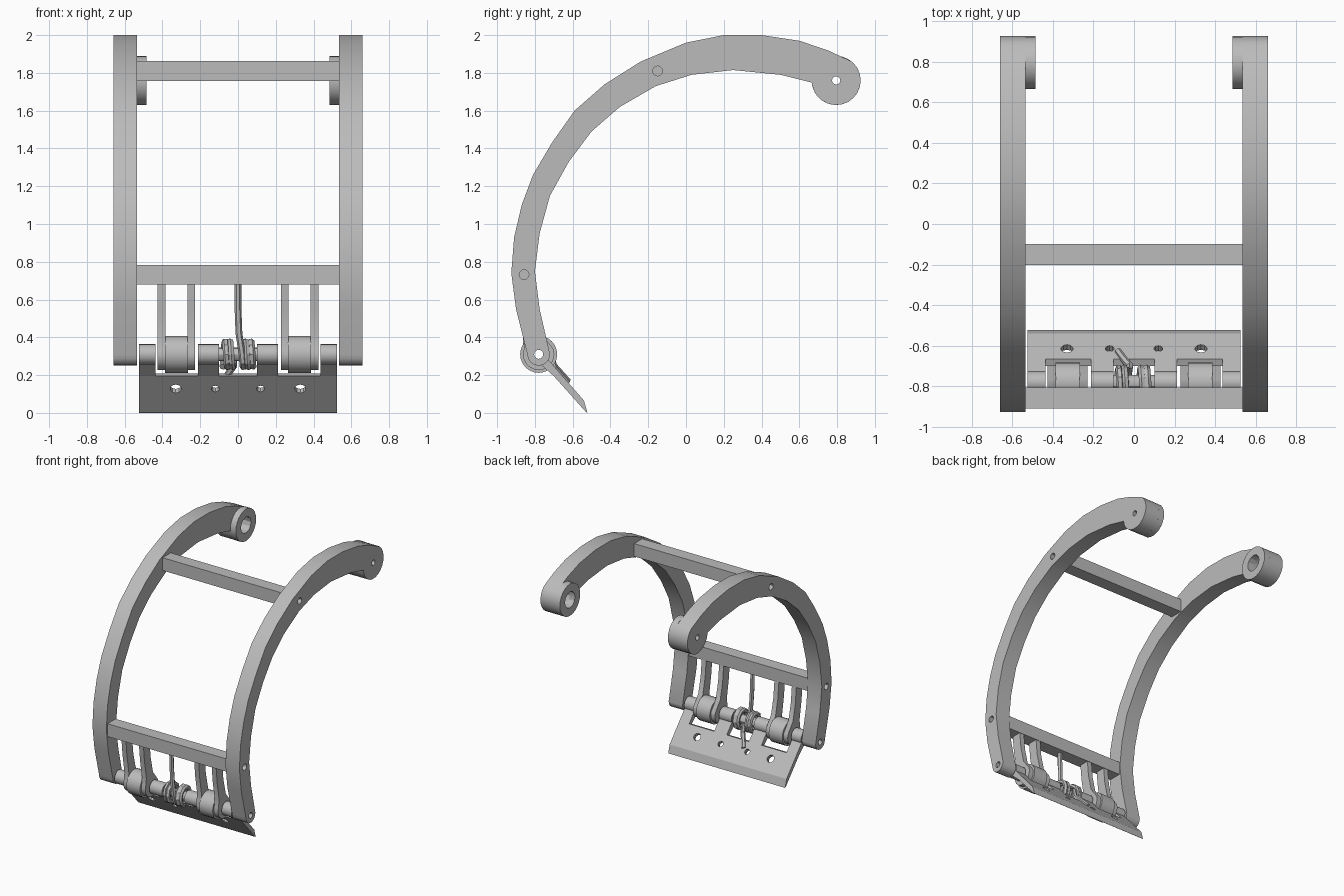
import bpy, bmesh, math
from math import sin, cos, radians

if "Cube" in bpy.data.objects:
    bpy.data.objects.remove(bpy.data.objects["Cube"], do_unlink=True)

grey = bpy.data.materials.new("plain grey")
grey.use_nodes = True
grey.diffuse_color = (0.5, 0.5, 0.5, 1)
grey.node_tree.nodes["Principled BSDF"].inputs["Base Color"].default_value = (0.5, 0.5, 0.5, 1)

HINGE = (-0.78, 0.31)
EYE = (0.795, 1.76)


def arc(centre, r, a0=0, a1=360, n=20):
    """Points on an arc in the side plane; a full circle omits its last point."""
    steps = n if a1 - a0 == 360 else n + 1
    angles = [radians(a0 + (a1 - a0) * i / n) for i in range(steps)]
    return [(centre[0] + r * cos(a), centre[1] + r * sin(a)) for a in angles]


def prism(name, outline, x0, x1):
    """Extrude a (y, z) outline along x."""
    x0, x1 = min(x0, x1), max(x0, x1)
    bm = bmesh.new()
    face = bm.faces.new([bm.verts.new((x0, y, z)) for y, z in outline])
    new = bmesh.ops.extrude_face_region(bm, geom=[face])["geom"]
    bmesh.ops.translate(bm, vec=(x1 - x0, 0, 0),
                        verts=[v for v in new if isinstance(v, bmesh.types.BMVert)])
    bmesh.ops.recalc_face_normals(bm, faces=bm.faces)
    mesh = bpy.data.meshes.new(name)
    bm.to_mesh(mesh)
    bm.free()
    mesh.materials.append(grey)
    ob = bpy.data.objects.new(name, mesh)
    bpy.context.collection.objects.link(ob)
    return ob


def activate(ob):
    bpy.ops.object.select_all(action="DESELECT")
    ob.select_set(True)
    bpy.context.view_layer.objects.active = ob


def cut(ob, *cutters):
    """Subtract the cutters, then throw them away."""
    activate(ob)
    for c in cutters:
        c.hide_render = True
        m = ob.modifiers.new("hole", "BOOLEAN")
        m.operation, m.solver, m.object = "DIFFERENCE", "EXACT", c
        bpy.ops.object.modifier_apply(modifier=m.name)
        bpy.data.objects.remove(c, do_unlink=True)


def smooth(ob):
    activate(ob)
    bpy.ops.object.shade_smooth_by_angle(angle=radians(30))
    return ob


def drill(centre, r, x0, x1):
    return prism("drill", arc(centre, r, n=12), x0, x1)


def tube(name, centre, r, hole, x0, x1, n=20):
    ob = prism(name, arc(centre, r, n=n), x0, x1)
    cut(ob, drill(centre, hole, x0 - 0.1, x1 + 0.1))
    return smooth(ob)


# Curved side arm outline: hinge end, inner edge, eye end, outer edge
arm_outline = (
    arc(HINGE, 0.06, 180, 360, 8)
    + [(-0.775, 0.55), (-0.80, 0.75), (-0.775, 0.95), (-0.72, 1.15), (-0.62, 1.33),
       (-0.50, 1.49), (-0.35, 1.62), (-0.16, 1.73), (0.03, 1.79), (0.25, 1.815), (0.50, 1.79)]
    + arc(EYE, 0.13, 185, 410, 14)
    + [(0.75, 1.92), (0.60, 1.97), (0.40, 2.0), (0.20, 2.0), (0.0, 1.96), (-0.24, 1.86),
       (-0.43, 1.74), (-0.59, 1.60), (-0.71, 1.43), (-0.81, 1.26), (-0.87, 1.10),
       (-0.91, 0.93), (-0.925, 0.74), (-0.90, 0.55)]
)

# Crossbars between the arms
BARS = {"upper": (-0.15, 1.81), "lower": (-0.857, 0.732)}
for label, (y, z) in BARS.items():
    prism(label + "_crossbar", [(y + a * 0.052, z + b * 0.052)
          for a, b in ((-1, -1), (1, -1), (1, 1), (-1, 1))], -0.537, 0.537)

# Hanger outline: follows the arm down to a rounded eye on the hinge
hanger_outline = (
    [(-0.89, 0.70), (-0.875, 0.55), (-0.85, 0.40)]
    + arc(HINGE, 0.083, 160, 380, 12)
    + [(-0.765, 0.42), (-0.795, 0.55), (-0.81, 0.70)]
)

# Tab joining a blade knuckle to the blade
tab_outline = [(-0.79, 0.275), (-0.745, 0.30), (-0.665, 0.208), (-0.70, 0.195)]

for side, s in (("left", 1), ("right", -1)):
    arm = prism(side + "_arm", arm_outline, s * 0.535, s * 0.66)
    boss = prism(side + "_arm_boss", arc(EYE, 0.13, n=24), s * 0.485, s * 0.535)
    cut(boss, drill(EYE, 0.065, s * 0.4, s * 0.6))
    cut(arm,
        drill(EYE, 0.065, s * 0.5, s * 0.6),
        drill(EYE, 0.022, s * 0.4, s * 0.8),
        drill(HINGE, 0.024, s * 0.4, s * 0.8),
        *[drill(c, 0.026, s * 0.62, s * 0.8) for c in BARS.values()])
    smooth(arm)
    smooth(boss)

    # Hinge parts on this side
    tube(side + "_roller", HINGE, 0.098, 0.024, *sorted((s * 0.265, s * 0.387)), n=24)
    for part, a, b in (("outer", 0.385, 0.425), ("inner", 0.228, 0.268)):
        hanger = prism(f"{side}_{part}_hanger", hanger_outline, s * a, s * b)
        cut(hanger, drill(HINGE, 0.024, s * 0.1, s * 0.6))
        smooth(hanger)
    for part, a, b in (("outer", 0.437, 0.525), ("inner", 0.10, 0.212)):
        tube(f"{side}_{part}_knuckle", HINGE, 0.055, 0.024, *sorted((s * a, s * b)), n=16)
        prism(f"{side}_{part}_blade_tab", tab_outline, s * a, s * b)

# Scraper blade with a bevelled tip and four holes square to its face
blade = prism("blade", [(-0.70, 0.195), (-0.665, 0.208), (-0.54, 0.065),
                        (-0.522, 0.0), (-0.53, 0.005)], -0.525, 0.525)
for x, r in ((-0.33, 0.03), (-0.12, 0.022), (0.12, 0.022), (0.33, 0.03)):
    bpy.ops.mesh.primitive_cylinder_add(vertices=10, radius=r, depth=0.2,
                                        location=(x, -0.625, 0.14),
                                        rotation=(radians(-50), 0, 0))
    cut(blade, bpy.context.object)

# Torsion spring around the hinge: two coils with a leg each
tube("spring_core", HINGE, 0.036, 0.024, -0.1, 0.1, n=12)


def coil(s, start):
    steps = 22
    return [(s * (0.022 + 0.058 * i / steps),
             HINGE[0] + 0.07 * cos(start + s * i * math.pi / 5),
             HINGE[1] + 0.07 * sin(start + s * i * math.pi / 5)) for i in range(steps + 1)]


upper_leg = [(0, -0.855, 0.69), (0, -0.85, 0.55), (0.005, -0.845, 0.42)]
lower_leg = [(-0.08, -0.625, 0.165), (-0.05, -0.665, 0.21), (-0.02, -0.70, 0.25)]
for name, path in (("upper_spring", upper_leg + coil(1, math.pi)),
                   ("lower_spring", lower_leg + coil(-1, 0))):
    curve = bpy.data.curves.new(name, "CURVE")
    curve.dimensions = "3D"
    curve.bevel_depth = 0.018
    curve.bevel_resolution = 1
    curve.use_fill_caps = True
    spline = curve.splines.new("POLY")
    spline.points.add(len(path) - 1)
    for p, co in zip(spline.points, path):
        p.co = (*co, 1)
    curve.materials.append(grey)
    ob = bpy.data.objects.new(name, curve)
    bpy.context.collection.objects.link(ob)
    activate(ob)
    bpy.ops.object.convert(target="MESH")
    smooth(bpy.context.object)
